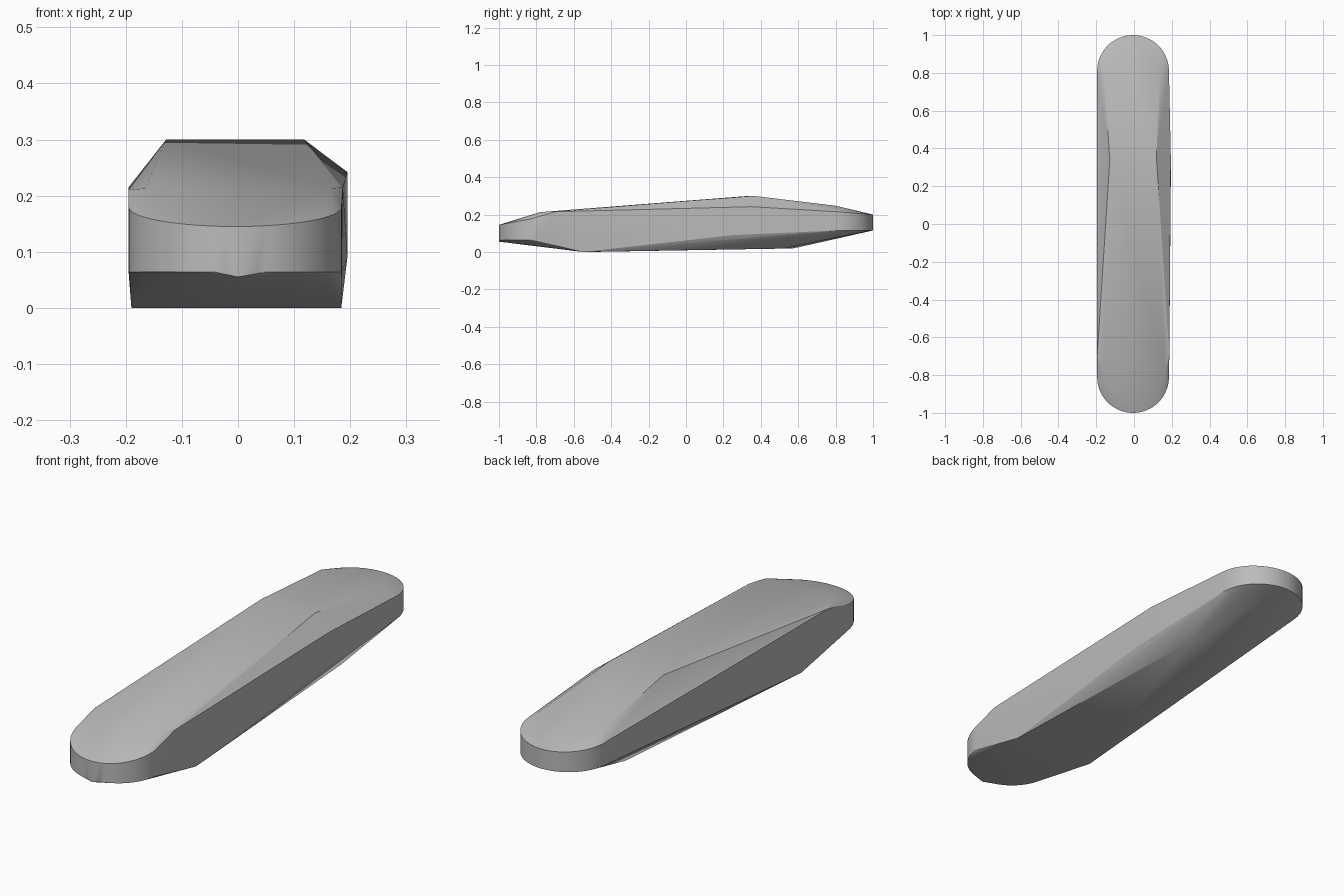
import bpy, bmesh
from math import cos, sin, pi, radians

if "Cube" in bpy.data.objects:
    bpy.data.objects.remove(bpy.data.objects["Cube"])

grey = bpy.data.materials.new("stone_grey")
grey.use_nodes = True
grey.diffuse_color = (0.5, 0.5, 0.5, 1)
grey.node_tree.nodes["Principled BSDF"].inputs["Base Color"].default_value = (0.5, 0.5, 0.5, 1)

RADIUS, MID_X, STEPS = 0.19, -0.005, 32


def round_end(side, low, high, rise):
    """Rounded end wall; its upper rim rises towards the straight sides."""
    points = []
    for i in range(STEPS + 1):
        a = pi * i / STEPS
        x = MID_X + RADIUS * cos(a)
        y = side * (1 - RADIUS + RADIUS * sin(a))
        points += [(x, y, low), (x, y, high + rise * (1 - sin(a)))]
    return points


# Rounded ends
points = round_end(-1, 0.064, 0.145, 0.035) + round_end(1, 0.115, 0.2, 0.015)
points.append((0, -1, 0.055))

# Top facets: front fold, crest, back fold
points += [(-0.165, -0.78, 0.213), (0.165, -0.78, 0.213),
           (-0.128, 0.34, 0.3), (0.118, 0.36, 0.3),
           (-0.16, 0.8, 0.245), (0.14, 0.8, 0.247)]

# Upper and lower edges of the side walls
points += [(-0.195, -0.7, 0.21), (0.187, -0.7, 0.215),
           (0.195, 0.35, 0.242), (0.195, 0.25, 0.09)]

# Underside corners
points += [(-0.19, -0.52, 0), (0.184, -0.55, 0),
           (-0.12, 0.58, 0.02), (0.13, 0.52, 0.018)]

bm = bmesh.new()
for p in points:
    bm.verts.new(p)
hull = bmesh.ops.convex_hull(bm, input=bm.verts)
loose = [v for v in bm.verts if not v.link_faces]
bmesh.ops.delete(bm, geom=loose, context="VERTS")
bmesh.ops.recalc_face_normals(bm, faces=bm.faces)

mesh = bpy.data.meshes.new("faceted_bar")
bm.to_mesh(mesh)
bm.free()
mesh.materials.append(grey)
bar = bpy.data.objects.new("faceted_bar", mesh)
bpy.context.collection.objects.link(bar)

# Soft shading with crisp folds
bpy.context.view_layer.objects.active = bar
bar.select_set(True)
bpy.ops.object.shade_smooth_by_angle(angle=radians(20))
